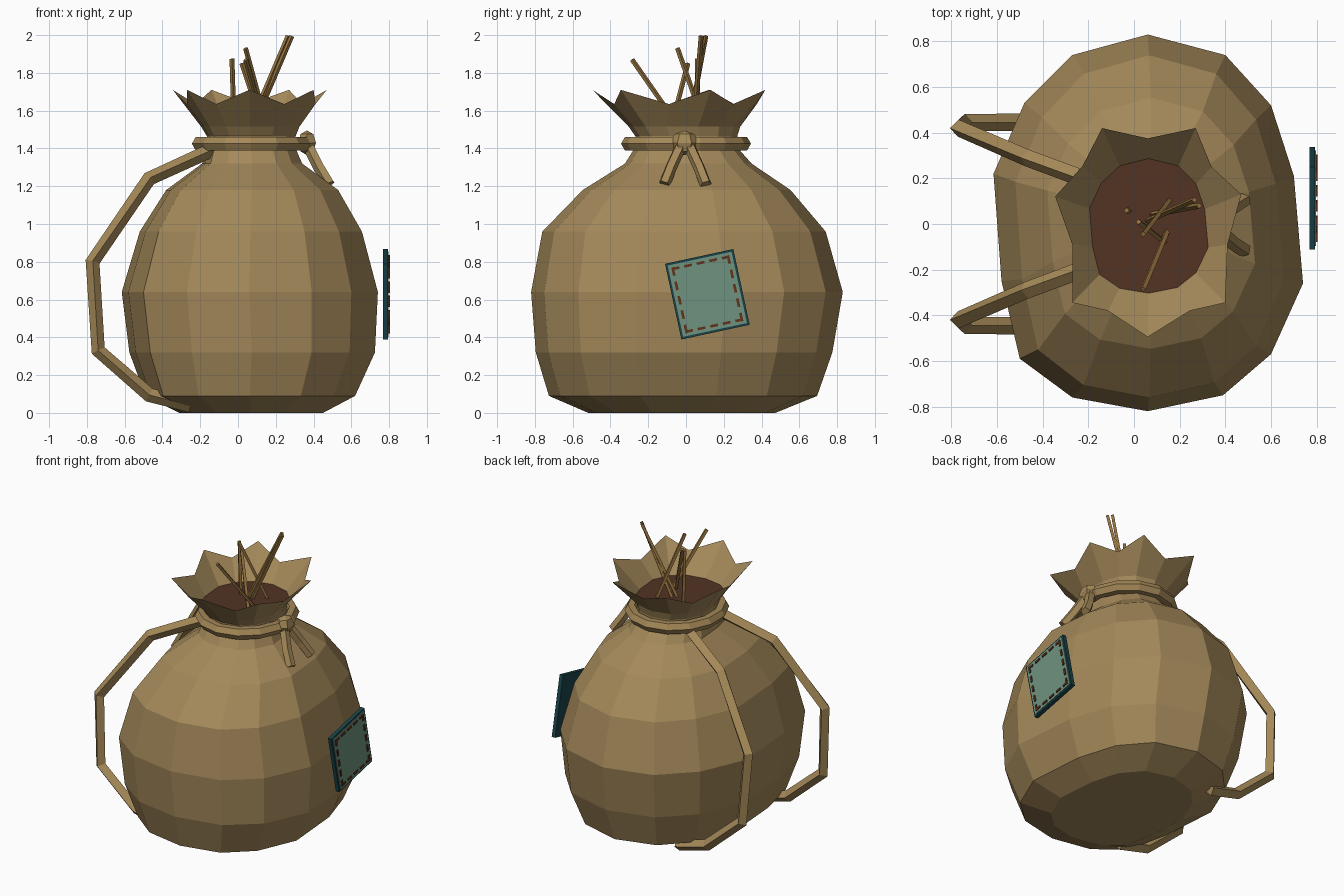
import bpy, bmesh, math
from mathutils import Vector, Matrix

if "Cube" in bpy.data.objects:
    bpy.data.objects.remove(bpy.data.objects["Cube"])


def material(name, rgb):
    lin = [((c / 255 + 0.055) / 1.055) ** 2.4 for c in rgb]
    m = bpy.data.materials.new(name)
    m.diffuse_color = (*lin, 1)
    m.use_nodes = True
    m.node_tree.nodes["Principled BSDF"].inputs["Base Color"].default_value = m.diffuse_color
    return m


BURLAP = material("burlap", (164, 137, 90))
ROPE = material("rope", (165, 137, 88))
SOIL = material("soil", (82, 51, 36))
STRAW = material("straw", (152, 117, 64))
GREEN = material("patch_green", (110, 146, 127))
TEAL = material("patch_teal", (26, 68, 74))
THREAD = material("thread", (98, 52, 28))


def finish(name, bm, mat):
    bmesh.ops.recalc_face_normals(bm, faces=bm.faces)
    me = bpy.data.meshes.new(name)
    bm.to_mesh(me)
    bm.free()
    me.materials.append(mat)
    ob = bpy.data.objects.new(name, me)
    bpy.context.collection.objects.link(ob)
    return ob


def loft(name, rings, mat, loop=False, caps=(True, True)):
    """Skin a list of equal-sized rings with quads."""
    bm = bmesh.new()
    vs = [[bm.verts.new(p) for p in r] for r in rings]
    n = len(vs[0])
    for k in range(len(vs) if loop else len(vs) - 1):
        a, b = vs[k], vs[(k + 1) % len(vs)]
        for i in range(n):
            j = (i + 1) % n
            bm.faces.new((a[i], a[j], b[j], b[i]))
    if not loop:
        for ring, wanted in zip((vs[0], vs[-1]), caps):
            if wanted:
                bm.faces.new(ring)
    return finish(name, bm, mat)


def tube(name, pts, r, mat, sides=4, ref=(0, 1, 0), loop=False):
    """Rope of constant section along a path, with mitred corners."""
    pts, ref, rings = [Vector(p) for p in pts], Vector(ref), []
    n = len(pts)
    for i, p in enumerate(pts):
        prv = pts[i - 1] if (loop or i > 0) else None
        nxt = pts[(i + 1) % n] if (loop or i < n - 1) else None
        t = Vector()
        if prv is not None:
            t += (p - prv).normalized()
        if nxt is not None:
            t += (nxt - p).normalized()
        t.normalize()
        u = ref.cross(t).normalized()
        v = t.cross(u)
        rings.append([p + r * (math.cos(a) * u + math.sin(a) * v)
                      for a in (math.tau * k / sides for k in range(sides))])
    return loft(name, rings, mat, loop)


# Slightly irregular 14-sided outline of the sack, scaled for every ring
OUTLINE = [(.06, .83), (.40, .74), (.60, .52), (.70, .21), (.74, -.26), (.60, -.57),
           (.39, -.75), (.06, -.82), (-.27, -.76), (-.50, -.59), (-.58, -.25),
           (-.615, .22), (-.48, .53), (-.27, .74)]


def sack_ring(z, cx, hx, cy, hy):
    return [(cx + (x - .0625) / .6775 * hx, cy + y / .825 * hy, z) for x, y in OUTLINE]


# Sack body
loft("sack_body", [sack_ring(*r) for r in (
    (0, .07, .38, -.025, .495), (.09, .065, .555, -.02, .71), (.32, .075, .65, -.015, .785),
    (.64, .0625, .678, 0, .825), (.96, .068, .588, -.015, .75), (1.18, .075, .455, 0, .55),
    (1.32, .075, .265, .01, .335), (1.40, .07, .235, 0, .275),
    (1.465, .07, .235, 0, .27))], BURLAP, caps=(True, False))

# Flared, pointed mouth of the sack
RIM = [(.06, .375), (.27, .42), (.34, .25), (.47, .13), (.41, -.09), (.40, -.345),
       (.245, -.38), (.06, -.495), (-.115, -.38), (-.27, -.345), (-.27, -.09),
       (-.345, .12), (-.225, .255), (-.14, .42)]
rim = [(x, y, 1.71 if i % 2 else 1.635) for i, (x, y) in enumerate(RIM)]
mouth = sack_ring(1.515, .065, .26, -.01, .295)
loft("sack_mouth", [sack_ring(1.465, .07, .235, 0, .27), mouth, rim], BURLAP, caps=(False, False))

# Soil filling the mouth
bm = bmesh.new()
bm.faces.new([bm.verts.new(p) for p in reversed(mouth)])
finish("soil", bm, SOIL)

# Straw stalks
for i, (base, tip) in enumerate([
        ((-.02, .06, 1.49), (-.032, .06, 1.875)), ((.15, -.02, 1.49), (.04, -.285, 1.87)),
        ((.16, .11, 1.49), (.04, -.045, 1.93)), ((.14, -.085, 1.49), (.02, .01, 1.85)),
        ((.05, .01, 1.49), (.265, .105, 1.995)), ((.07, .04, 1.49), (.285, .08, 1.995))]):
    tube(f"straw_{i + 1}", [base, tip], .013, STRAW)

# Neck cord, knot and its two tails
tube("neck_cord", [(.07 + .28 * math.cos(a), .302 * math.sin(a), 1.425)
                   for a in (math.tau * (k + .5) / 14 for k in range(14))],
     .042, ROPE, sides=6, ref=(0, 0, 1), loop=True)
bm = bmesh.new()
bmesh.ops.create_uvsphere(bm, u_segments=6, v_segments=4, radius=1,
                          matrix=Matrix.Translation((.365, -.008, 1.43))
                          @ Matrix.Diagonal((.055, .075, .065, 1)))
finish("cord_knot", bm, ROPE)
for side, s in (("front", -1), ("back", 1)):
    tube(f"cord_tail_{side}", [(.37, -.005 + s * .02, 1.42), (.43, -.005 + s * .075, 1.30),
                               (.485, -.005 + s * .11, 1.21)], .032, ROPE, sides=5)

# Shoulder straps, mirrored front to back
for side, s in (("front", -1), ("back", 1)):
    tube(f"strap_{side}", [(x, s * y, z) for x, y, z in (
        (-.12, .16, 1.40), (-.47, .29, 1.24), (-.77, .42, .80), (-.74, .445, .33),
        (-.47, .445, .095), (-.25, .445, .04))], .038, ROPE)

# Sewn patch: local y/z plane, tilted about x
PATCH = Matrix.Translation((0, .113, .628)) @ Matrix.Rotation(math.radians(12.2), 4, 'X')
W, H = .37, .41


def plates(name, boxes, x0, x1, mat):
    bm = bmesh.new()
    for y, z, w, h in boxes:
        bmesh.ops.create_cube(bm, size=1, matrix=PATCH @ Matrix.Translation(((x0 + x1) / 2, y, z))
                              @ Matrix.Diagonal((x1 - x0, w, h, 1)))
    return finish(name, bm, mat)


plates("patch_backing", [(0, 0, W, H)], .768, .794, TEAL)
plates("patch_face", [(0, 0, W - .024, H - .024)], .792, .798, GREEN)
stitches = []
for k in range(-2, 3):
    for s in (-1, 1):
        stitches.append((k * .068, s * (H / 2 - .035), .042, .014))
        stitches.append((s * (W / 2 - .035), k * .078, .014, .046))
plates("patch_stitches", stitches, .796, .804, THREAD)
